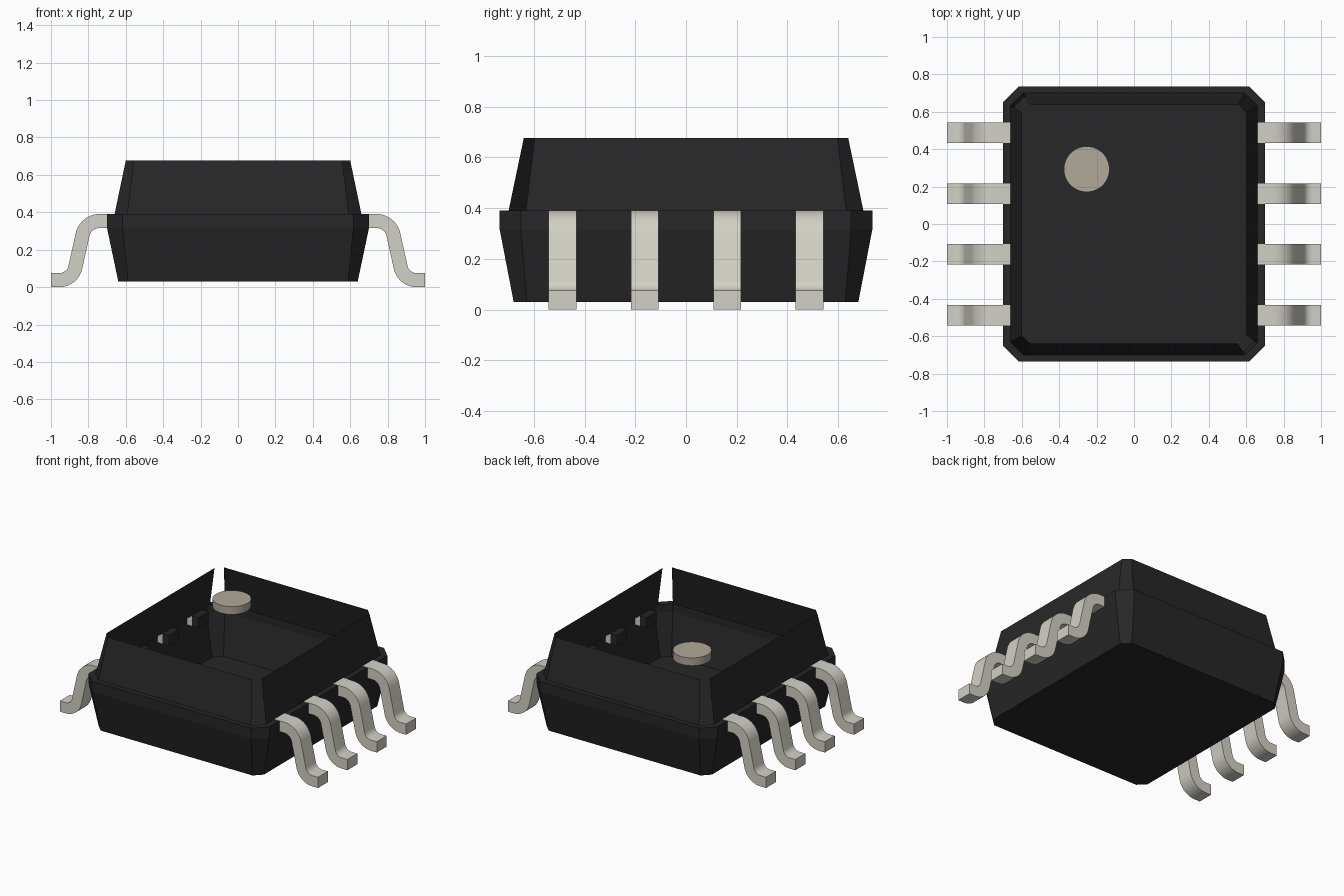
import bpy, bmesh, math

if "Cube" in bpy.data.objects:
    bpy.data.objects.remove(bpy.data.objects["Cube"], do_unlink=True)


def material(name, rgb):
    m = bpy.data.materials.new(name)
    m.use_nodes = True
    m.diffuse_color = (*rgb, 1)
    bsdf = next(n for n in m.node_tree.nodes if n.type == 'BSDF_PRINCIPLED')
    bsdf.inputs["Base Color"].default_value = (*rgb, 1)
    return m


BLACK = material("black plastic", (0.021, 0.020, 0.020))
METAL = material("pale metal", (0.645, 0.638, 0.572))
BROWN = material("light brown", (0.435, 0.398, 0.316))


def finish(bm, name, mat, smooth=False):
    me = bpy.data.meshes.new(name)
    bm.to_mesh(me)
    bm.free()
    me.materials.append(mat)
    ob = bpy.data.objects.new(name, me)
    bpy.context.collection.objects.link(ob)
    if smooth:
        bpy.ops.object.select_all(action='DESELECT')
        ob.select_set(True)
        bpy.context.view_layer.objects.active = ob
        bpy.ops.object.shade_smooth_by_angle(angle=math.radians(35))
    return ob


def ring(bm, hx, hy, c, z):
    """Rectangle with cut corners, counter-clockwise from the +x side."""
    pts = [(hx, c - hy), (hx, hy - c), (hx - c, hy), (c - hx, hy),
           (-hx, hy - c), (-hx, c - hy), (c - hx, -hy), (hx - c, -hy)]
    return [bm.verts.new((x, y, z)) for x, y in pts]


def loft(name, sections, skip=(), floor=False):
    bm = bmesh.new()
    rings = [ring(bm, *s) for s in sections]
    for a, b in zip(rings, rings[1:]):
        for i in range(8):
            if i not in skip:
                j = (i + 1) % 8
                bm.faces.new((a[i], a[j], b[j], b[i]))
    if floor:
        bm.faces.new(rings[0][::-1])
    return finish(bm, name, BLACK)


# Lower half of the case: floor, flared walls, upright band and ledge
loft("lower_case", [(0.64, 0.68, 0.052, 0.03), (0.70, 0.735, 0.083, 0.315),
                    (0.70, 0.735, 0.083, 0.39), (0.66, 0.70, 0.068, 0.39)],
     floor=True)

# Upper walls: open on top and at two opposite corners
loft("upper_case", [(0.66, 0.70, 0.068, 0.39), (0.60, 0.64, 0.043, 0.677)],
     skip=(3, 7))


def arc(cx, cz, r, a0, a1, n=10):
    angles = [math.radians(a0 + (a1 - a0) * i / n) for i in range(n + 1)]
    return [(cx + r * math.cos(a), cz + r * math.sin(a)) for a in angles]


def prism(name, profile, y, width, side, mat, smooth=False):
    """Extrude an x-z outline along y, on the +x or -x side."""
    bm = bmesh.new()
    face = bm.faces.new([bm.verts.new((side * x, y - width / 2, z))
                         for x, z in profile])
    ext = bmesh.ops.extrude_face_region(bm, geom=[face])
    bmesh.ops.translate(bm, vec=(0, width, 0), verts=[
        v for v in ext["geom"] if isinstance(v, bmesh.types.BMVert)])
    bmesh.ops.recalc_face_normals(bm, faces=bm.faces)
    return finish(bm, name, mat, smooth)


# Bent legs, with a dark stub behind each one inside the case
TILT = 12.5
leg_outline = ([(0.66, 0.391)] + arc(0.74, 0.26, 0.131, 90, TILT)
               + arc(0.955, 0.125, 0.05, 180 + TILT, 270)
               + [(1.0, 0.075), (1.0, 0.0)]
               + arc(0.955, 0.125, 0.125, 270, 180 + TILT)
               + arc(0.74, 0.26, 0.056, TILT, 90) + [(0.66, 0.316)])
stub_outline = [(0.61, 0.316), (0.66, 0.316), (0.66, 0.389), (0.61, 0.389)]
for side, label in ((1, "left"), (-1, "right")):
    for i in range(4):
        y = -0.488 + i * 0.3253
        prism(f"{label}_leg_{i + 1}", leg_outline, y, 0.11, side, METAL, True)
        prism(f"{label}_leg_stub_{i + 1}", stub_outline, y, 0.11, side, BLACK)

# Round marker disc near one corner
bm = bmesh.new()
bmesh.ops.create_cone(bm, cap_ends=True, segments=64, radius1=0.122,
                      radius2=0.122, depth=0.055)
bmesh.ops.translate(bm, verts=bm.verts, vec=(-0.253, 0.293, 0.645))
finish(bm, "corner_marker", BROWN, True)
